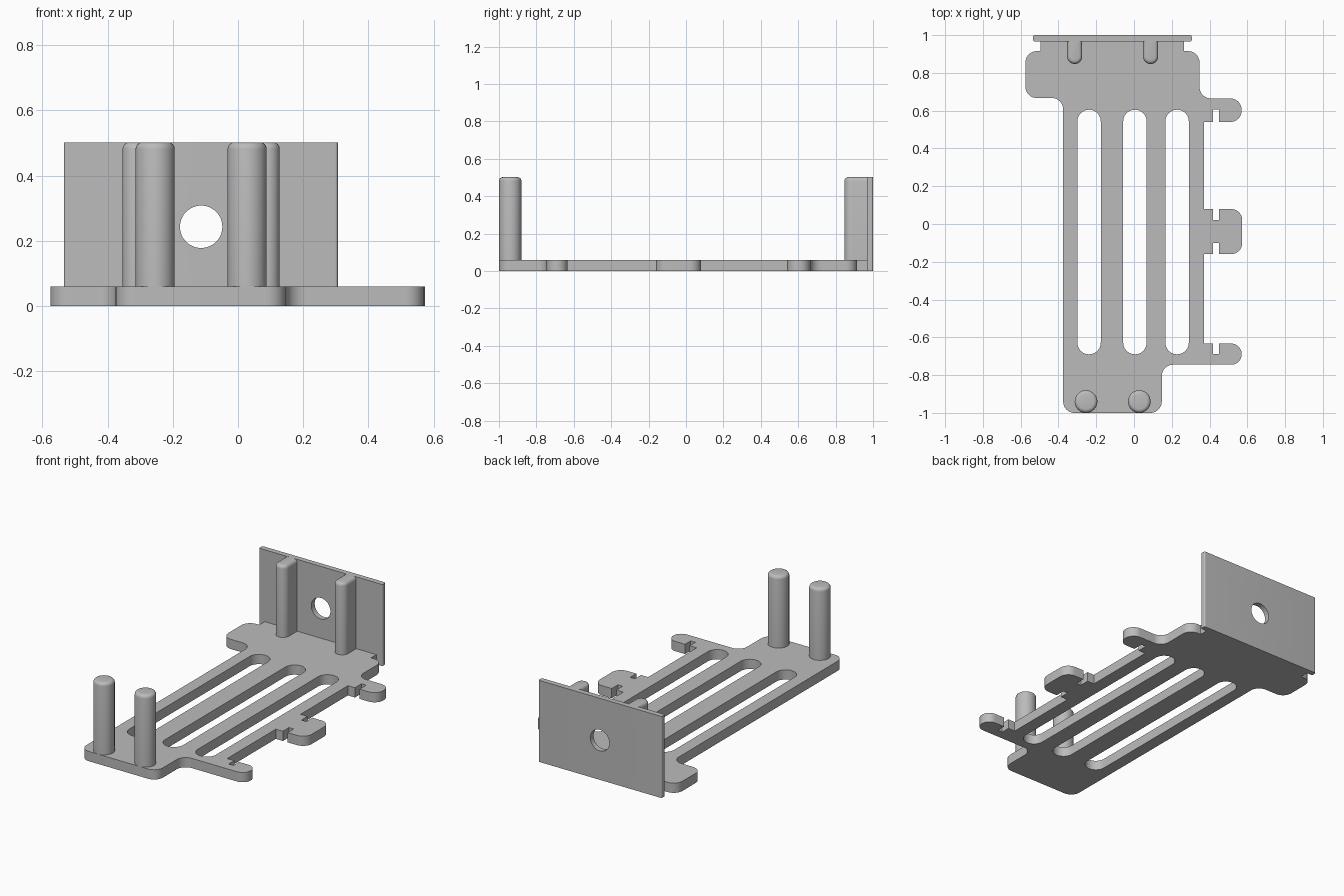
import bpy
import bmesh
import math
from mathutils import Vector

default_cube = bpy.data.objects.get("Cube")
if default_cube:
    bpy.data.objects.remove(default_cube, do_unlink=True)

PLATE = 0.06
TOP = 0.502
WALL_FRONT = 0.967

grey = bpy.data.materials.new("plain grey")
grey.use_nodes = True
grey.diffuse_color = (0.5, 0.5, 0.5, 1)
grey.node_tree.nodes["Principled BSDF"].inputs["Base Color"].default_value = grey.diffuse_color


def rounded(corners, steps=10):
    """Turn right-angled corners (x, y, radius) into a filleted outline."""
    outline = []
    for i, (x, y, radius) in enumerate(corners):
        corner = Vector((x, y))
        before = (Vector(corners[i - 1][:2]) - corner).normalized()
        after = (Vector(corners[(i + 1) % len(corners)][:2]) - corner).normalized()
        centre = corner + (before + after) * radius
        for step in range(steps + 1 if radius else 1):
            angle = math.pi / 2 * step / steps
            point = centre - radius * (before * math.sin(angle) + after * math.cos(angle))
            if not outline or (point - outline[-1]).length > 1e-4:
                outline.append(point)
    if (outline[0] - outline[-1]).length < 1e-4:
        outline.pop()
    return outline


def rectangle(left, right, front, back, front_radius=0, back_radius=0):
    return rounded([(left, front, front_radius), (right, front, front_radius),
                    (right, back, back_radius), (left, back, back_radius)])


def prism(name, outline, bottom, top, round_top=0):
    """Extrude an outline upwards, optionally rounding the top rim."""
    bm = bmesh.new()
    base = bm.faces.new([bm.verts.new((p.x, p.y, bottom)) for p in outline])
    extruded = bmesh.ops.extrude_face_region(bm, geom=[base])["geom"]
    bmesh.ops.translate(bm, vec=(0, 0, top - bottom),
                        verts=[g for g in extruded if isinstance(g, bmesh.types.BMVert)])
    bmesh.ops.recalc_face_normals(bm, faces=bm.faces)
    if round_top:
        rim = [e for e in bm.edges if all(v.co.z > top - 1e-4 for v in e.verts)
               and not all(v.co.y > WALL_FRONT for v in e.verts)]
        bmesh.ops.bevel(bm, geom=rim, offset=round_top, segments=4,
                        profile=0.5, affect='EDGES')
    mesh = bpy.data.meshes.new(name)
    bm.to_mesh(mesh)
    bm.free()
    mesh.materials.append(grey)
    part = bpy.data.objects.new(name, mesh)
    bpy.context.collection.objects.link(part)
    return part


def activate(part):
    bpy.ops.object.select_all(action='DESELECT')
    part.select_set(True)
    bpy.context.view_layer.objects.active = part


def cut(part, cutter):
    """Subtract the cutter from the part and discard it."""
    cutter.hide_render = True
    modifier = part.modifiers.new("cut", 'BOOLEAN')
    modifier.operation = 'DIFFERENCE'
    modifier.solver = 'EXACT'
    modifier.object = cutter
    activate(part)
    bpy.ops.object.modifier_apply(modifier=modifier.name)
    bpy.data.objects.remove(cutter, do_unlink=True)


def smooth(part):
    activate(part)
    bpy.ops.object.shade_smooth_by_angle(angle=math.radians(30))


# Base plate with its side tabs
r = PLATE
plate = prism("base_plate", rounded([
    (-0.375, -1, r), (0.147, -1, r), (0.147, -0.745, r),
    (0.57, -0.745, 0.055), (0.57, -0.633, 0.055), (0.37, -0.633, 0),
    (0.37, -0.16, 0), (0.573, -0.16, r), (0.573, 0.08, r), (0.37, 0.08, 0),
    (0.37, 0.54, 0), (0.57, 0.54, r), (0.57, 0.665, r),
    (0.347, 0.665, r), (0.347, 0.915, r), (0.265, 0.915, 0),
    (0.265, WALL_FRONT, 0), (-0.495, WALL_FRONT, 0), (-0.495, 0.915, 0),
    (-0.575, 0.915, r), (-0.575, 0.667, r), (-0.375, 0.667, r)]), 0, PLATE)

# Three long round-ended slots
for x in (-0.238, 0.005, 0.228):
    slot = rectangle(x - 0.062, x + 0.062, -0.69, 0.605, 0.062, 0.062)
    cut(plate, prism("slot_cutter", slot, -PLATE, PLATE * 2))

# Small notches in the side tabs
for front, back in ((-0.688, -0.6), (-0.2, -0.1), (0.02, 0.12), (0.5, 0.605)):
    notch = rectangle(0.418, 0.45, front, back)
    cut(plate, prism("notch_cutter", notch, -PLATE, PLATE * 2))
smooth(plate)

# Upright back wall with a round hole
wall = prism("back_wall", rectangle(-0.534, 0.306, WALL_FRONT, 1, 0.008, 0.008), 0, TOP)
bpy.ops.mesh.primitive_cylinder_add(vertices=48, radius=0.065, depth=0.4,
                                    location=(-0.113, 1, 0.243),
                                    rotation=(math.pi / 2, 0, 0))
hole_cutter = bpy.context.object
hole_cutter.data.materials.append(grey)
cut(wall, hole_cutter)
smooth(wall)

# Round-fronted ribs bracing the wall
for side, x in (("right", -0.314), ("left", 0.088)):
    rib = rectangle(x - 0.04, x + 0.04, 0.847, 0.98, 0.04)
    smooth(prism(side + "_rib", rib, PLATE / 2, TOP, 0.02))

# Round pegs at the front
for side, x in (("right", -0.254), ("left", 0.028)):
    peg = rectangle(x - r, x + r, -1, -1 + 2 * r, r, r)
    smooth(prism(side + "_peg", peg, PLATE / 2, TOP, 0.02))
